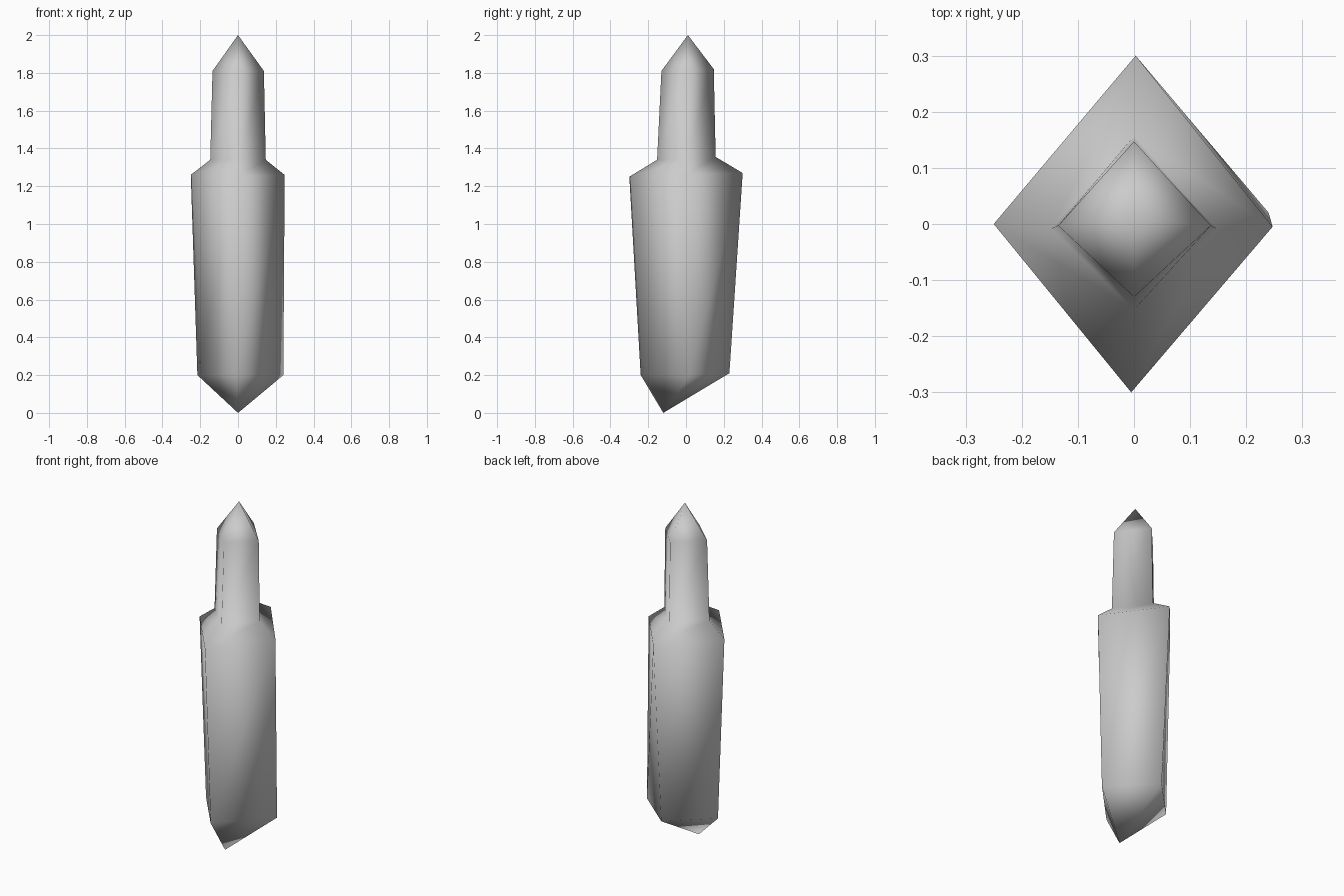
import bpy, bmesh

if "Cube" in bpy.data.objects:
    bpy.data.objects.remove(bpy.data.objects["Cube"])

# Four-sided rings, bottom to top: (right, back, left, front) corners
rings = [
    [(0.24, 0.02, 0.20), (0.0, 0.23, 0.21), (-0.215, 0.01, 0.20), (-0.01, -0.24, 0.20)],
    [(0.247, -0.005, 1.26), (0.003, 0.30, 1.27), (-0.25, 0.0, 1.26), (-0.005, -0.30, 1.25)],
    [(0.147, -0.008, 1.34), (0.0, 0.157, 1.355), (-0.147, -0.008, 1.34), (0.0, -0.153, 1.34)],
    [(0.137, -0.003, 1.81), (0.0, 0.147, 1.82), (-0.135, -0.003, 1.81), (0.0, -0.13, 1.81)],
]

bm = bmesh.new()
loops = [[bm.verts.new(p) for p in ring] for ring in rings]
bottom = bm.verts.new((0.0, -0.12, 0.0))
top = bm.verts.new((0.0, 0.01, 2.0))

for i in range(4):
    j = (i + 1) % 4
    # Side walls: wide body, shoulder, neck
    for a, b in zip(loops, loops[1:]):
        bm.faces.new((a[i], a[j], b[j], b[i]))
    # Pointed ends
    bm.faces.new((bottom, loops[0][j], loops[0][i]))
    bm.faces.new((loops[-1][i], loops[-1][j], top))

bmesh.ops.recalc_face_normals(bm, faces=bm.faces)
for f in bm.faces:
    f.smooth = True

mesh = bpy.data.meshes.new("pointed_spike")
bm.to_mesh(mesh)
bm.free()
bpy.context.collection.objects.link(bpy.data.objects.new("pointed_spike", mesh))
